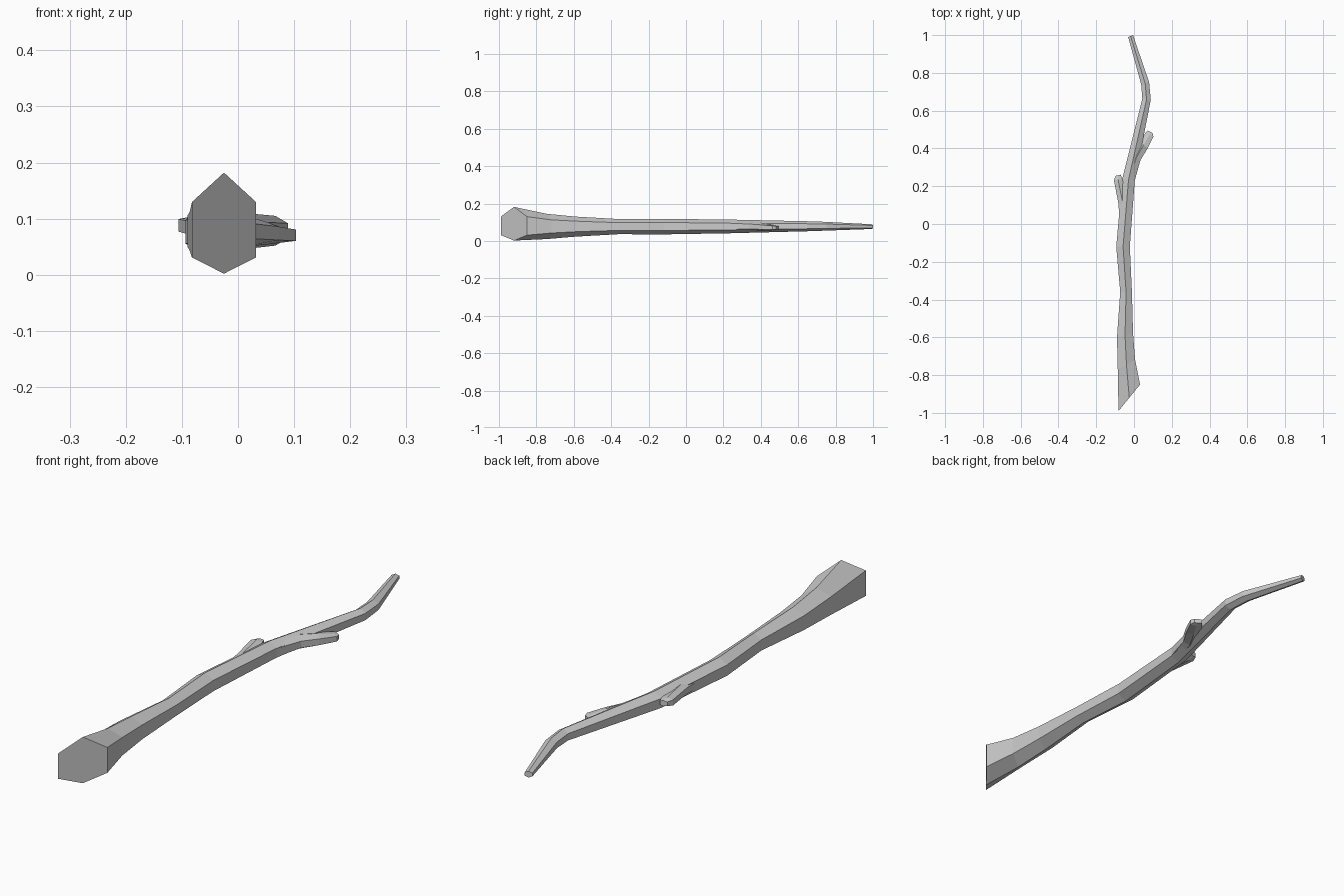
import bpy, bmesh


def limb(name, stations):
    """Hexagonal tapered tube. Each station:
    (y, slant, x_left, x_right, z_bottom, z_top, low, high)
    low/high = heights of the side edges as a fraction of the section."""
    bm = bmesh.new()
    rings = []
    for y, s, xl, xr, zb, zt, lo, hi in stations:
        xm = (xl + xr) / 2
        z1, z2 = zb + (zt - zb) * lo, zb + (zt - zb) * hi
        pts = [(xm, y, zb), (xr, y + s, z1), (xr, y + s, z2),
               (xm, y, zt), (xl, y - s, z2), (xl, y - s, z1)]
        rings.append([bm.verts.new(p) for p in pts])
    for a, b in zip(rings, rings[1:]):
        for i in range(6):
            j = (i + 1) % 6
            bm.faces.new((a[i], a[j], b[j], b[i]))
    bm.faces.new(rings[0][::-1])
    bm.faces.new(rings[-1])
    bmesh.ops.recalc_face_normals(bm, faces=bm.faces)
    me = bpy.data.meshes.new(name)
    bm.to_mesh(me)
    bm.free()
    ob = bpy.data.objects.new(name, me)
    bpy.context.collection.objects.link(ob)
    return ob


# main branch: thick slanted cut end, winding to a thin tip
limb("branch", [
    (-0.92, 0.07, -0.082, 0.032, 0.002, 0.182, 0.16, 0.71),
    (-0.745, 0.025, -0.086, 0.006, 0.010, 0.145, 0.24, 0.76),
    (-0.59, 0.01, -0.090, -0.005, 0.023, 0.130, 0.25, 0.77),
    (-0.36, 0.0, -0.073, -0.011, 0.036, 0.117, 0.25, 0.76),
    (-0.12, 0.0, -0.094, -0.022, 0.035, 0.118, 0.25, 0.76),
    (0.235, -0.005, -0.062, 0.004, 0.041, 0.114, 0.25, 0.75),
    (0.66, -0.003, 0.044, 0.089, 0.052, 0.105, 0.25, 0.75),
    (0.745, 0.006, 0.038, 0.080, 0.055, 0.102, 0.25, 0.75),
    (0.995, 0.005, -0.031, -0.005, 0.064, 0.089, 0.25, 0.75),
])

# broken-off twig on the right
limb("right_twig", [
    (0.24, -0.01, -0.045, 0.004, 0.050, 0.106, 0.2, 0.8),
    (0.35, -0.012, -0.010, 0.034, 0.050, 0.106, 0.25, 0.72),
    (0.42, -0.02, 0.030, 0.072, 0.054, 0.094, 0.2, 0.8),
    (0.472, -0.01, 0.060, 0.103, 0.058, 0.083, 0.1, 0.9),
    (0.488, -0.007, 0.072, 0.099, 0.061, 0.080, 0.1, 0.9),
])

# short stub on the left
limb("left_twig", [
    (0.06, 0.01, -0.078, -0.035, 0.055, 0.100, 0.2, 0.8),
    (0.12, 0.01, -0.083, -0.040, 0.060, 0.104, 0.25, 0.78),
    (0.235, 0.004, -0.106, -0.062, 0.072, 0.104, 0.15, 0.85),
    (0.258, 0.003, -0.098, -0.070, 0.078, 0.100, 0.15, 0.85),
])
